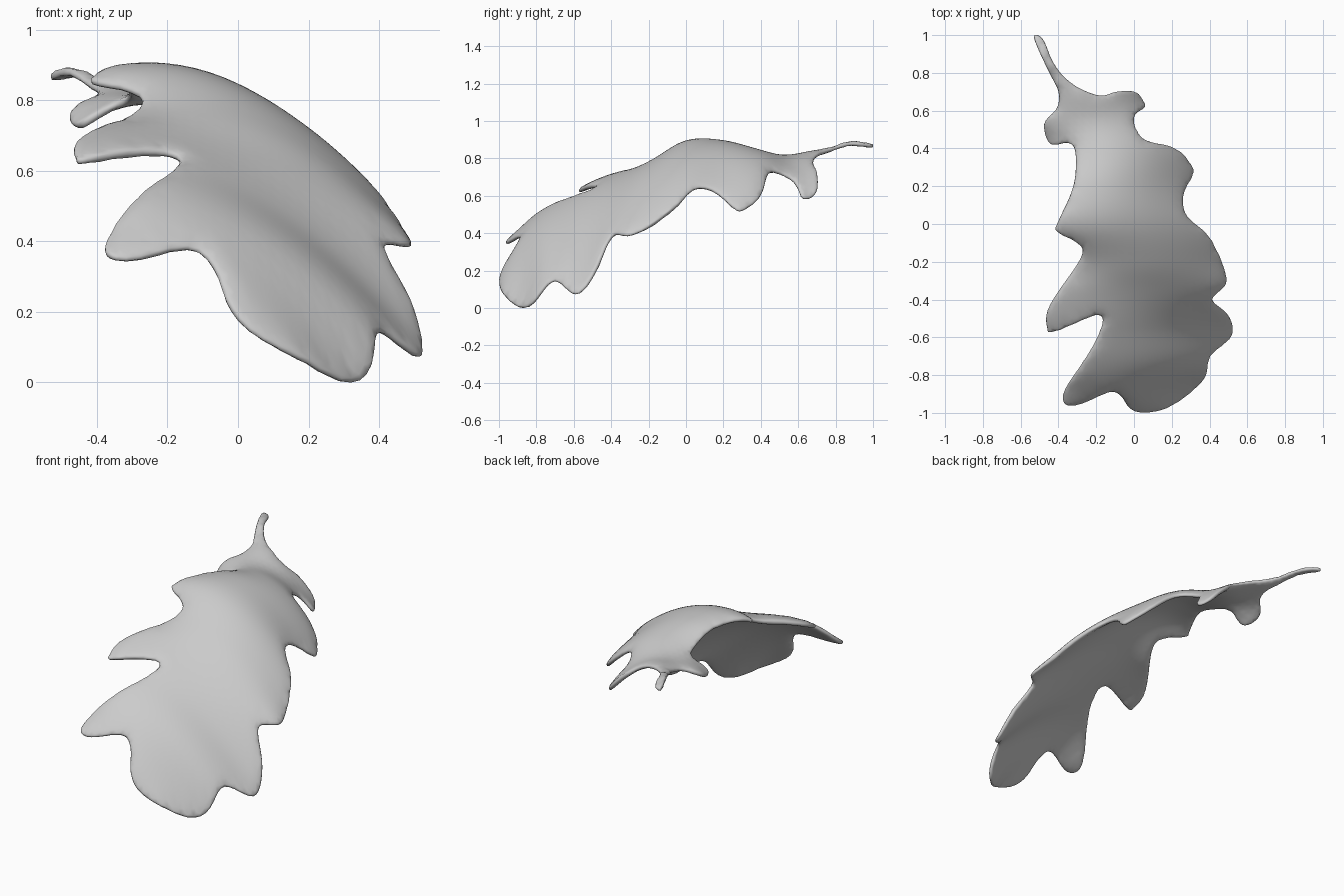
import bpy
from mathutils import Vector
from mathutils.geometry import delaunay_2d_cdt

if "Cube" in bpy.data.objects:
    bpy.data.objects.remove(bpy.data.objects["Cube"])

# Lobed outline seen from above, clockwise from the stem tip
OUTLINE = [(-.51, 1), (-.475, .97), (-.43, .86), (-.36, .77), (-.27, .71), (-.17, .68),
           (-.1, .7), (.01, .7), (.06, .62), (.005, .58), (.01, .5), (.07, .44),
           (.22, .4), (.31, .3), (.3, .24), (.255, .14), (.28, .04), (.39, -.06),
           (.49, -.27), (.47, -.34), (.41, -.4), (.5, -.48), (.52, -.59), (.4, -.7),
           (.37, -.82), (.2, -.96), (.05, -1), (-.03, -.97), (-.07, -.91), (-.14, -.89),
           (-.3, -.96), (-.37, -.95), (-.365, -.87), (-.25, -.7), (-.17, -.54), (-.2, -.48),
           (-.42, -.57), (-.46, -.55), (-.45, -.43), (-.28, -.18), (-.3, -.1), (-.41, -.04),
           (-.4, .02), (-.32, .2), (-.31, .38), (-.35, .43), (-.44, .42), (-.48, .53),
           (-.41, .61), (-.4, .7), (-.45, .8), (-.53, .98)]

# Cross ribs: y, then x and z at the left, middle and right of the leaf
RIBS = [(-1, -.35, .345, .05, .15, .25, .0), (-.9, -.37, .41, .08, .25, .3, .0),
        (-.75, -.28, .545, .05, .43, .38, .145), (-.55, -.45, .655, -.1, .605, .52, .115),
        (-.35, -.4, .735, .05, .65, .45, .415), (-.2, -.3, .775, .06, .735, .47, .44),
        (0, -.41, .885, .0, .84, .32, .62), (.2, -.32, .89, -.05, .865, .28, .6),
        (.4, -.32, .82, -.13, .845, .22, .615), (.55, -.48, .785, -.25, .82, .02, .7),
        (.68, -.4, .84, -.28, .84, .03, .615), (.85, -.6, .9, -.45, .895, 0, .7),
        (1, -.7, .88, -.5, .885, 0, .8)]


def rib_height(rib, x):
    _, a, za, b, zb, c, zc = rib
    return (za * (x - b) * (x - c) / ((a - b) * (a - c))
            + zb * (x - a) * (x - c) / ((b - a) * (b - c))
            + zc * (x - a) * (x - b) / ((c - a) * (c - b)))


def height(x, y):
    y = max(-1, min(1, y))
    i = max(k for k in range(len(RIBS) - 1) if RIBS[k][0] <= y)

    def slope(k):
        lo, hi = RIBS[max(k - 1, 0)], RIBS[min(k + 1, len(RIBS) - 1)]
        return (rib_height(hi, x) - rib_height(lo, x)) / (hi[0] - lo[0])

    h = RIBS[i + 1][0] - RIBS[i][0]
    t = (y - RIBS[i][0]) / h
    return ((2*t**3 - 3*t*t + 1) * rib_height(RIBS[i], x) + (3*t*t - 2*t**3) * rib_height(RIBS[i + 1], x)
            + h * (t**3 - 2*t*t + t) * slope(i) + h * (t**3 - t*t) * slope(i + 1))


def smooth_loop(points, steps):
    pts, out = [Vector(p) for p in points], []
    n = len(pts)
    for i in range(n):
        a, b, c, d = (pts[(i + k) % n] for k in (-1, 0, 1, 2))
        for s in range(steps):
            t = s / steps
            out.append(.5 * (2*b + (c - a)*t + (2*a - 5*b + 4*c - d)*t*t + (3*b - a - 3*c + d)*t**3))
    return out


# Fill the outline with an even net of points
edge = smooth_loop(OUTLINE, 3)
step = .04
net = [Vector((-.6 + i * step, -1 + j * step)) for i in range(31) for j in range(51)]
net = [p for p in net if min((p - e).length for e in edge) > step * .5]
n = len(edge)
flat, _, faces, *_ = delaunay_2d_cdt(edge + net, [(i, (i + 1) % n) for i in range(n)],
                                     [list(range(n))], 1, 1e-5)
used = sorted({i for f in faces for i in f})
index = {v: k for k, v in enumerate(used)}
verts = [(flat[i].x, flat[i].y, height(*flat[i]) - .02) for i in used]
mesh = bpy.data.meshes.new("oak_leaf")
mesh.from_pydata(verts, [], [[index[i] for i in f] for f in faces])
mesh.update()

# Curved leaf with its stalk, thinner along the rim
leaf = bpy.data.objects.new("oak_leaf", mesh)
bpy.context.collection.objects.link(leaf)
body = leaf.vertex_groups.new(name="body")
for k, i in enumerate(used):
    d = min((flat[i] - e).length for e in edge)
    body.add([k], min(1, .6 + d / .1), 'REPLACE')
solid = leaf.modifiers.new("thickness", 'SOLIDIFY')
solid.thickness = .034
solid.offset = 0
solid.vertex_group = "body"
sub = leaf.modifiers.new("rounding", 'SUBSURF')
sub.levels = sub.render_levels = 1
mesh.shade_smooth()
